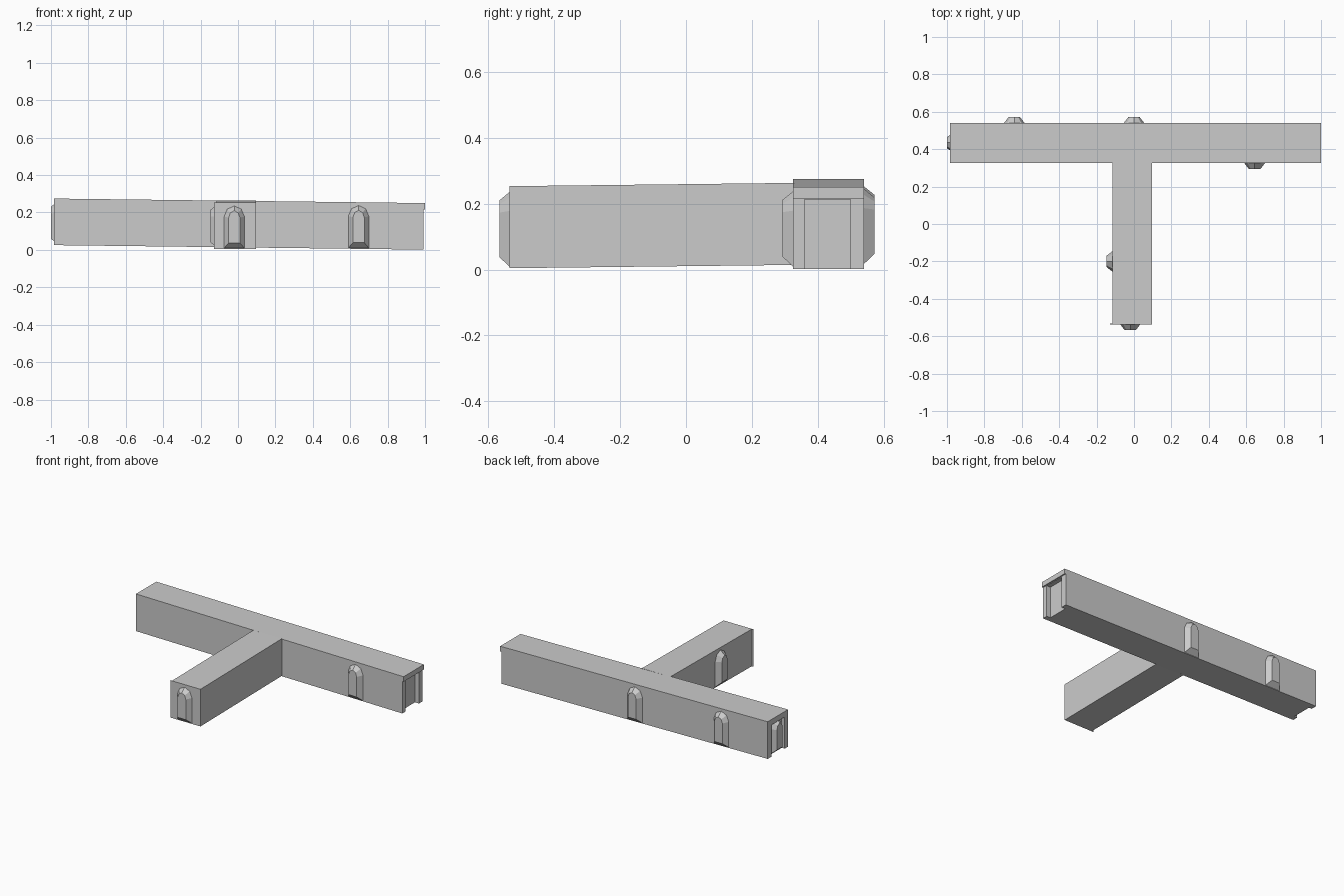
import bpy, bmesh
from mathutils import Vector

if "Cube" in bpy.data.objects:
    bpy.data.objects.remove(bpy.data.objects["Cube"])

SLOPE_X, SLOPE_Y, H = -0.0122, 0.0115, 0.249


def bar_lift(p):
    return 0.0135 + SLOPE_X * p.x


def stem_lift(p):
    return 0.0105 + SLOPE_Y * p.y


def make(name, bm, lift):
    # tilt the part slightly along its run, then link it
    for v in bm.verts:
        v.co.z += lift(v.co)
    bmesh.ops.recalc_face_normals(bm, faces=bm.faces)
    me = bpy.data.meshes.new(name)
    bm.to_mesh(me)
    bm.free()
    ob = bpy.data.objects.new(name, me)
    bpy.context.collection.objects.link(ob)
    return ob


def box(name, x, y, z, lift):
    bm = bmesh.new()
    bmesh.ops.create_cube(bm, size=1)
    for v in bm.verts:
        v.co = Vector([r[0] if c < 0 else r[1] for c, r in zip(v.co, (x, y, z))])
    return make(name, bm, lift)


OUTER = [(-.055, 0), (.055, 0), (.055, .17), (.038, .21), (0, .228), (-.038, .21), (-.055, .17)]
INNER = [(-.03, .03), (.03, .03), (.03, .165), (.021, .19), (0, .202), (-.021, .19), (-.03, .165)]


def arch(name, pos, out, lift, depth=0.032):
    # bevelled arched relief standing out from a wall
    bm = bmesh.new()
    o = Vector(out)
    side = Vector((-o.y, o.x, 0))
    base = Vector((pos[0], pos[1], 0.004))

    def ring(pts, d):
        return [bm.verts.new(base + side * u + o * d + Vector((0, 0, w))) for u, w in pts]
    a, b = ring(OUTER, 0), ring(INNER, depth)
    n = len(a)
    bm.faces.new(a)
    bm.faces.new(b)
    for i in range(n):
        j = (i + 1) % n
        bm.faces.new((a[i], a[j], b[j], b[i]))
    make(name, bm, lift)


# main bodies
box("cross_corridor", (-0.962, 0.962), (0.325, 0.54), (0, H), bar_lift)
box("stem_corridor", (-0.115, 0.097), (-0.532, 0.33), (0, H), stem_lift)
box("stem_end_plate", (-0.127, 0.097), (-0.536, -0.532), (0, H), stem_lift)

# framed recesses at both ends of the cross corridor
for tag, s, end in (("left", -1, 0.984), ("right", 1, 0.991)):
    xr = sorted((s * 0.962, s * end))
    box(tag + "_front_jamb", xr, (0.325, 0.36), (0, H), bar_lift)
    box(tag + "_back_jamb", xr, (0.50, 0.54), (0, H), bar_lift)
    box(tag + "_lintel", xr, (0.36, 0.50), (0.212, H), bar_lift)
box("right_lintel_lip", (0.991, 1.0), (0.325, 0.54), (0.215, H), bar_lift)

# arched reliefs
arch("stem_end_arch", (-0.02, -0.535), (0, -1, 0), stem_lift)
arch("stem_side_arch", (-0.115, -0.20), (-1, 0, 0), stem_lift)
arch("front_arch", (0.645, 0.325), (0, -1, 0), bar_lift)
arch("back_arch_left", (-0.64, 0.54), (0, 1, 0), bar_lift)
arch("back_arch_centre", (0.0, 0.54), (0, 1, 0), bar_lift)
arch("left_end_arch", (-0.962, 0.435), (-1, 0, 0), bar_lift, 0.038)
